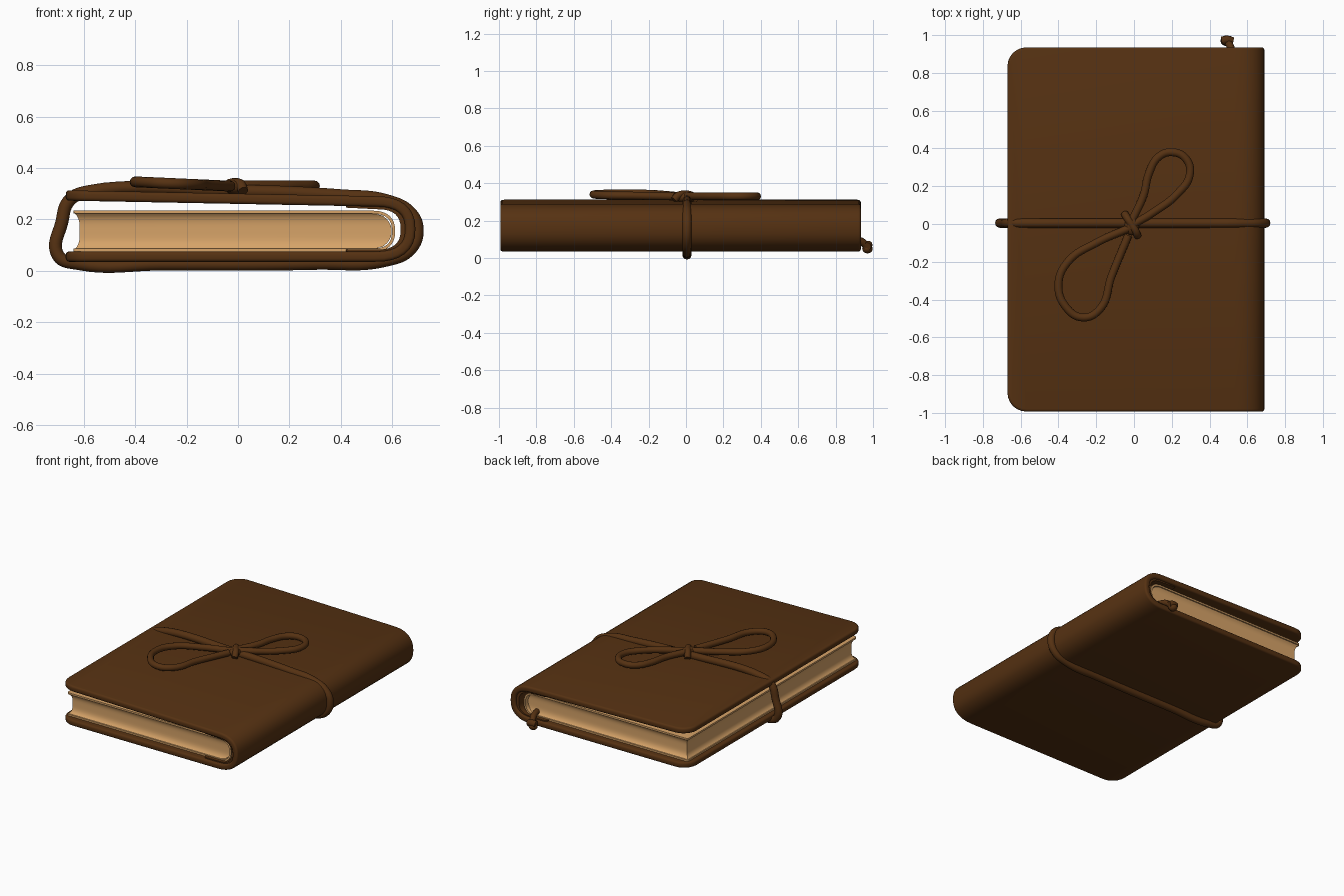
import bpy
import bmesh
from math import sin, cos, pi, radians

if "Cube" in bpy.data.objects:
    bpy.data.objects.remove(bpy.data.objects["Cube"], do_unlink=True)


def material(name, colour):
    mat = bpy.data.materials.new(name)
    mat.use_nodes = True
    mat.diffuse_color = colour
    bsdf = mat.node_tree.nodes["Principled BSDF"]
    bsdf.inputs["Base Color"].default_value = colour
    bsdf.inputs["Roughness"].default_value = 0.8
    return mat


leather = material("brown leather", (0.092, 0.031, 0.006, 1))
paper = material("cream paper", (0.68, 0.37, 0.14, 1))


def finish(obj, mat, angle=40):
    """Assign the colour, bake modifiers or curve to mesh, and smooth."""
    obj.data.materials.append(mat)
    bpy.ops.object.select_all(action="DESELECT")
    obj.select_set(True)
    bpy.context.view_layer.objects.active = obj
    bpy.ops.object.convert(target="MESH")
    bpy.ops.object.shade_smooth_by_angle(angle=radians(angle))
    return obj


def mesh_object(name, bm):
    bmesh.ops.recalc_face_normals(bm, faces=bm.faces)
    mesh = bpy.data.meshes.new(name)
    bm.to_mesh(mesh)
    bm.free()
    obj = bpy.data.objects.new(name, mesh)
    bpy.context.collection.objects.link(obj)
    return obj


def folded_sheet(name, mat, left, fold, right, low, high, high_left,
                 back, front, corner, thick, bevel):
    """A sheet folded round the spine, with rounded free corners."""
    mid, half = (back + front) / 2, (back - front) / 2
    steps, arc = 6, 16

    def flat(z_left, z_fold):
        rows = []
        for i in range(steps + 1):
            a = i / steps * pi / 2
            x = left + corner * (1 - cos(a))
            z = z_left + (z_fold - z_left) * (x - left) / (fold - left)
            rows.append((x, z, half - corner * (1 - sin(a))))
        return rows

    rows = flat(low, low)
    for i in range(arc + 1):
        a = pi * i / arc
        x = fold + (right - fold) * max(sin(a), 0) ** 0.8
        lift = abs(cos(a)) ** 0.8 * (-1 if i < arc / 2 else 1)
        rows.append((x, (low + high) / 2 + (high - low) / 2 * lift, half))
    rows += reversed(flat(high_left, high))

    bm = bmesh.new()
    pairs = [(bm.verts.new((x, mid - h, z)), bm.verts.new((x, mid + h, z)))
             for x, z, h in rows]

    def panel(part):
        bm.faces.new([p[0] for p in part] + [p[1] for p in reversed(part)])

    n = steps + 2
    panel(pairs[:n])
    for i in range(n - 1, n + arc - 1):
        panel(pairs[i:i + 2])
    panel(pairs[n + arc - 1:])
    obj = mesh_object(name, bm)
    solid = obj.modifiers.new("thickness", "SOLIDIFY")
    solid.thickness, solid.offset = thick, 0
    if bevel:
        edge = obj.modifiers.new("soft edge", "BEVEL")
        edge.width, edge.segments = bevel, 3
        edge.limit_method, edge.angle_limit = "ANGLE", radians(50)
    return finish(obj, mat)


def cord(name, points, radius, closed=False):
    """A round leather cord through the given points."""
    curve = bpy.data.curves.new(name, "CURVE")
    curve.dimensions = "3D"
    curve.bevel_depth, curve.bevel_resolution = radius, 4
    curve.resolution_u, curve.use_fill_caps = 8, True
    spline = curve.splines.new("BEZIER")
    spline.bezier_points.add(len(points) - 1)
    spline.use_cyclic_u = closed
    for bez, point in zip(spline.bezier_points, points):
        bez.co = point
        bez.handle_left_type = bez.handle_right_type = "AUTO"
    obj = bpy.data.objects.new(name, curve)
    bpy.context.collection.objects.link(obj)
    return finish(obj, leather)


def knot(name, centre, size):
    bm = bmesh.new()
    bmesh.ops.create_uvsphere(bm, u_segments=20, v_segments=12, radius=1)
    bmesh.ops.scale(bm, vec=size, verts=bm.verts)
    bmesh.ops.translate(bm, vec=centre, verts=bm.verts)
    return finish(mesh_object(name, bm), leather)


# Leather cover and the inner lining of its spine
folded_sheet("cover", leather, left=-0.67, fold=0.53, right=0.67, low=0.055,
             high=0.27, high_left=0.293, back=0.935, front=-0.993,
             corner=0.1, thick=0.04, bevel=0.013)
folded_sheet("spine_lining", leather, left=0.42, fold=0.54, right=0.645,
             low=0.07, high=0.252, high_left=0.258, back=0.92, front=-0.975,
             corner=0.02, thick=0.025, bevel=0)

# Endpapers wrapped around the page block
folded_sheet("endpapers", paper, left=-0.64, fold=0.52, right=0.605, low=0.08,
             high=0.228, high_left=0.228, back=0.895, front=-0.95,
             corner=0.015, thick=0.012, bevel=0)

# Page block with hollowed edges and a rounded spine
bm = bmesh.new()
rings = []
levels = 12
for i in range(levels + 1):
    t = 2 * i / levels - 1
    hollow = 0.022 * (1 - t ** 4)
    x0, x1 = -0.638 + hollow, 0.52 + 0.078 * (1 - t * t) ** 0.5
    y0, y1 = -0.945 + hollow, 0.89 - hollow
    rings.append([bm.verts.new((x, y, 0.154 + 0.072 * t))
                  for x, y in ((x0, y0), (x1, y0), (x1, y1), (x0, y1))])
for lower, upper in zip(rings, rings[1:]):
    for i in range(4):
        j = (i + 1) % 4
        bm.faces.new((lower[i], lower[j], upper[j], upper[i]))
bm.faces.new(rings[0])
bm.faces.new(rings[-1])
finish(mesh_object("page_block", bm), paper)

# Cord around the closed book
band = [(-0.62, 0.028), (-0.7, 0.06), (-0.685, 0.19), (-0.655, 0.275),
        (-0.58, 0.308), (0, 0.31), (0.4, 0.292), (0.58, 0.272),
        (0.67, 0.225), (0.697, 0.16), (0.67, 0.085), (0.58, 0.042),
        (0.3, 0.029), (-0.3, 0.026)]
cord("wrap_cord", [(x, 0.005, z) for x, z in band], 0.025, closed=True)

# Bow: large loop, small loop and centre knot
large = [(-0.02, -0.02), (-0.2, -0.1), (-0.35, -0.2), (-0.4, -0.32),
         (-0.36, -0.44), (-0.27, -0.495), (-0.18, -0.45), (-0.12, -0.28),
         (-0.03, -0.06)]
cord("large_bow_loop",
     [(x, y, 0.328 - 0.045 * x) for x, y in large], 0.021)
small = [(-0.01, 0.02), (0.05, 0.15), (0.08, 0.27), (0.13, 0.355),
         (0.2, 0.38), (0.275, 0.345), (0.295, 0.26), (0.23, 0.16),
         (0.1, 0.06), (0, 0)]
cord("small_bow_loop", [(x, y, 0.33) for x, y in small], 0.021)
knot("bow_knot", (-0.012, -0.005, 0.325), (0.04, 0.055, 0.03))
cord("knot_wrap", [(-0.05, 0.055, 0.31), (-0.035, 0.03, 0.335),
                   (-0.012, -0.005, 0.34), (0.01, -0.04, 0.335),
                   (0.02, -0.065, 0.31)], 0.02)

# Bookmark cord hanging out of the back end
cord("bookmark_cord", [(0.53, 0.84, 0.1), (0.52, 0.91, 0.098),
                       (0.505, 0.95, 0.08), (0.49, 0.972, 0.045)], 0.02)
cord("bookmark_knot", [(0.465, 0.97, 0.068), (0.495, 0.975, 0.07),
                       (0.52, 0.968, 0.062)], 0.022)
knot("bookmark_end", (0.488, 0.97, 0.05), (0.03, 0.028, 0.025))
